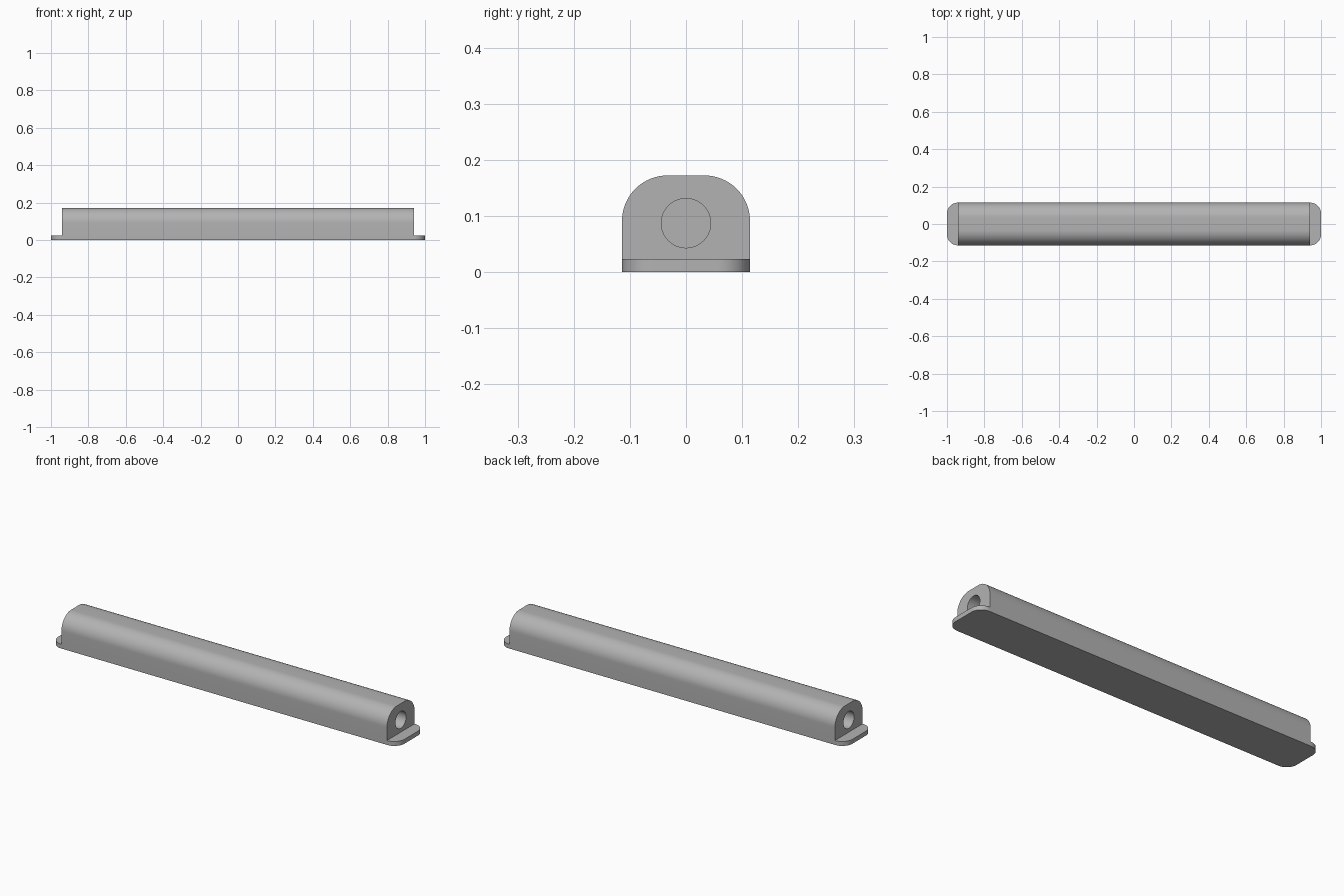
import bpy, bmesh
from math import pi, sin, cos

cube = bpy.data.objects.get("Cube")
if cube:
    bpy.data.objects.remove(cube, do_unlink=True)

HALF_LENGTH, HALF_WIDTH, HEIGHT = 1.0, 0.114, 0.172
BODY_END, PLATE = 0.94, 0.023
SHOULDER, CORNER = 0.081, 0.058
HOLE_RADIUS, HOLE_Z, HOLE_DEPTH = 0.044, 0.087, 0.25

grey = bpy.data.materials.new("plain grey")
grey.use_nodes = True
colour = (0.45, 0.45, 0.45, 1)
grey.diffuse_color = colour
grey.node_tree.nodes["Principled BSDF"].inputs["Base Color"].default_value = colour


def arc(cx, cy, r, start, steps=16):
    """Quarter circle of points, counter-clockwise from the start angle."""
    angles = [start + pi / 2 * i / steps for i in range(steps + 1)]
    return [(cx + r * cos(a), cy + r * sin(a)) for a in angles]


def prism(name, points, direction):
    """Closed solid made by extruding a flat outline."""
    bm = bmesh.new()
    face = bm.faces.new([bm.verts.new(p) for p in points])
    extruded = bmesh.ops.extrude_face_region(bm, geom=[face])
    moved = [v for v in extruded["geom"] if isinstance(v, bmesh.types.BMVert)]
    bmesh.ops.translate(bm, verts=moved, vec=direction)
    bmesh.ops.recalc_face_normals(bm, faces=bm.faces)
    mesh = bpy.data.meshes.new(name)
    bm.to_mesh(mesh)
    bm.free()
    mesh.materials.append(grey)
    obj = bpy.data.objects.new(name, mesh)
    bpy.context.collection.objects.link(obj)
    return obj


def combine(target, other, operation):
    """Apply a boolean and remove the helper solid."""
    mod = target.modifiers.new(operation.lower(), "BOOLEAN")
    mod.operation, mod.solver, mod.object = operation, "EXACT", other
    bpy.context.view_layer.objects.active = target
    bpy.ops.object.modifier_apply(modifier=mod.name)
    bpy.data.objects.remove(other, do_unlink=True)


# Long body with rounded shoulders
y, z = HALF_WIDTH - SHOULDER, HEIGHT - SHOULDER
profile = [(-HALF_WIDTH, 0), (HALF_WIDTH, 0)]
profile += arc(y, z, SHOULDER, 0) + arc(-y, z, SHOULDER, pi / 2)
body = prism("rail_body", [(-BODY_END, a, b) for a, b in profile],
             (2 * BODY_END, 0, 0))

# Base plate with rounded corners, showing as a tab at each end
x, y = HALF_LENGTH - CORNER, HALF_WIDTH - CORNER
outline = []
for i, (sx, sy) in enumerate([(1, 1), (-1, 1), (-1, -1), (1, -1)]):
    outline += arc(sx * x, sy * y, CORNER, i * pi / 2)
plate = prism("base_plate", [(a, b, 0) for a, b in outline], (0, 0, PLATE))
combine(body, plate, "UNION")

# Blind round hole in each end
circle = [(HOLE_RADIUS * cos(i * pi / 24), HOLE_Z + HOLE_RADIUS * sin(i * pi / 24))
          for i in range(48)]
for side in (-1, 1):
    start = side * (BODY_END - HOLE_DEPTH)
    cutter = prism("hole_cutter", [(start, a, b) for a, b in circle],
                   (side * (HOLE_DEPTH + 0.1), 0, 0))
    combine(body, cutter, "DIFFERENCE")

# Smooth curves, sharp corners
bpy.ops.object.select_all(action="DESELECT")
body.select_set(True)
bpy.context.view_layer.objects.active = body
bpy.ops.object.shade_smooth_by_angle(angle=pi / 6)
